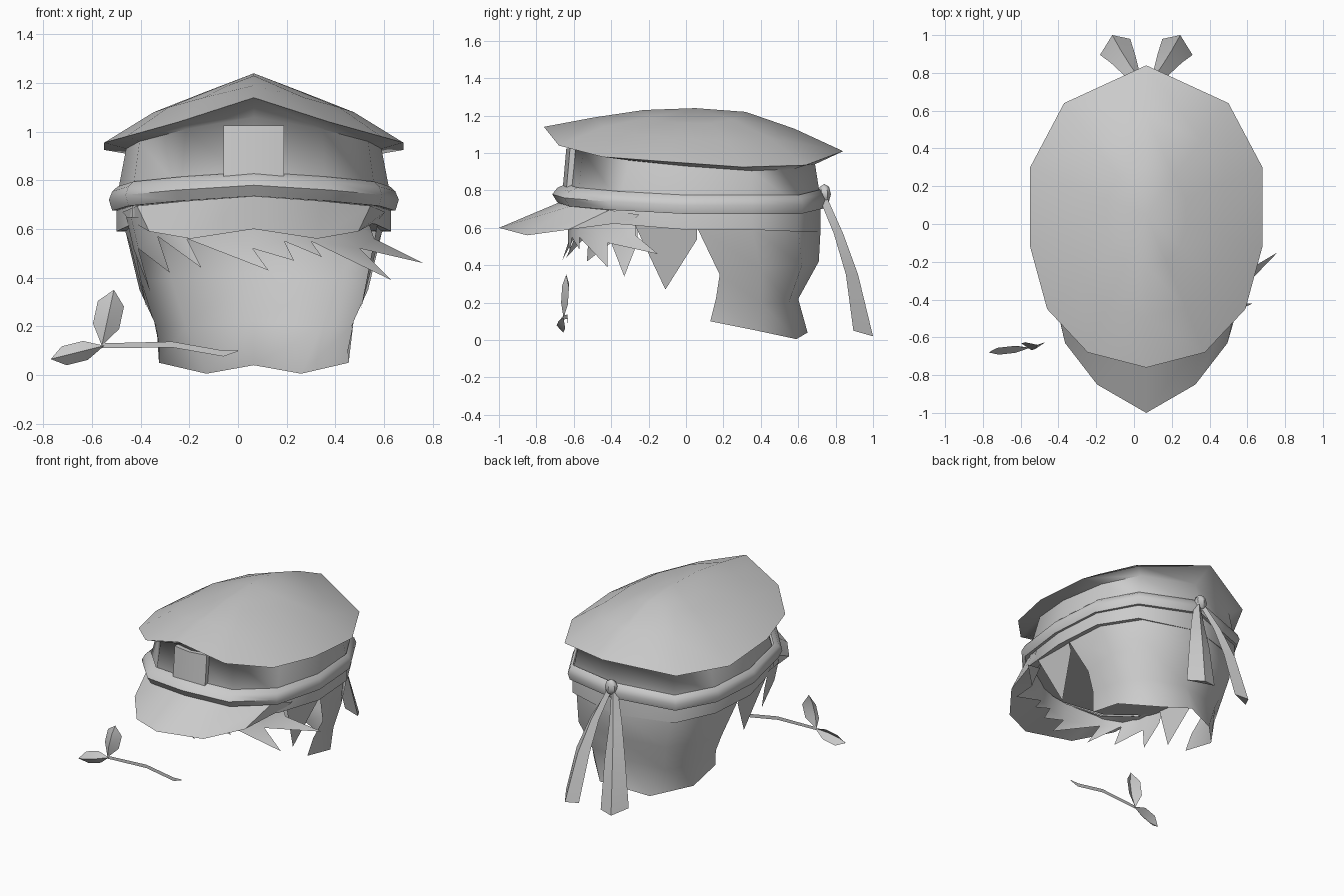
import bpy
import bmesh
from mathutils import Vector

if "Cube" in bpy.data.objects:
    bpy.data.objects.remove(bpy.data.objects["Cube"])

CENTRE = 0.065  # the cap sits slightly off the origin because of the sprig

grey = bpy.data.materials.new("plain grey")
grey.use_nodes = True
grey.diffuse_color = (0.6, 0.6, 0.6, 1)
grey.node_tree.nodes["Principled BSDF"].inputs["Base Color"].default_value = (0.6, 0.6, 0.6, 1)


def make_object(name, verts, faces, offset=CENTRE, angle=0.8):
    """Create a mesh object with tidy normals and angle-limited smooth shading."""
    mesh = bpy.data.meshes.new(name)
    mesh.from_pydata([Vector(v) + Vector((offset, 0, 0)) for v in verts], [], faces)
    bm = bmesh.new()
    bm.from_mesh(mesh)
    bmesh.ops.remove_doubles(bm, verts=bm.verts, dist=0.0005)
    bmesh.ops.recalc_face_normals(bm, faces=bm.faces)
    bm.to_mesh(mesh)
    bm.free()
    mesh.materials.append(grey)
    obj = bpy.data.objects.new(name, mesh)
    bpy.context.collection.objects.link(obj)
    bpy.ops.object.select_all(action="DESELECT")
    obj.select_set(True)
    bpy.context.view_layer.objects.active = obj
    bpy.ops.object.shade_smooth_by_angle(angle=angle)


def loft(rows, closed):
    """Join equally long rows of points with quads."""
    n = len(rows[0])
    verts = [p for row in rows for p in row]
    faces = []
    for r in range(len(rows) - 1):
        for i in range(n if closed else n - 1):
            j = (i + 1) % n
            faces.append((r * n + i, r * n + j, (r + 1) * n + j, (r + 1) * n + i))
    return verts, faces


def mirror_x(points):
    return [(-x, y, z) for x, y, z in points]


def ring(outline, heights, sx=1.0, sy=1.0, mid_y=0.0, lift=0.0):
    """Closed symmetric ring from a half outline running front to back."""
    half = [(x * sx, mid_y + (y - mid_y) * sy, z + lift)
            for (x, y), z in zip(outline, heights)]
    return half + mirror_x(half[-2:0:-1])


def symmetric_row(half):
    """Open row from a half row that ends on the centre line."""
    return half + mirror_x(half[-2::-1])


# Half outlines, front to back
rim = [(0, -.76), (.31, -.68), (.525, -.45), (.615, -.12), (.615, .3), (.435, .64), (0, .84)]
wall = [(0, -.64), (.3, -.58), (.5, -.36), (.565, 0), (.54, .35), (.4, .6), (0, .72)]
wall_top = [(0, -.61), (.28, -.55), (.47, -.3), (.525, 0), (.5, .35), (.37, .58), (0, .69)]
rim_z = [1.14, 1.04, .98, .955, .925, .935, 1.01]
mid_z = [1.19, 1.14, 1.1, 1.08, 1.07, 1.08, 1.13]
inner_z = [1.23, 1.19, 1.17, 1.16, 1.16, 1.18, 1.22]
wall_top_z = [1.06, 1.01, .96, .93, .905, .915, .94]
belt_z = [.78, .76, .74, .72, .72, .72, .75]
skirt_z = [.66, .65, .62, .59, .59, .58, .58]

# Cap body: domed crown, folded rim, wall, skirt and closed underside
cap_rows = [
    [(0, .05, 1.24)] * 12,
    ring(rim, inner_z, .34, .34, .05),
    ring(rim, mid_z, .67, .67, .05),
    ring(rim, rim_z),
    ring(wall_top, wall_top_z),
    ring(wall, belt_z),
    ring(wall, skirt_z),
    [(0, .05, .61)] * 12,
]
make_object("cap_body", *loft(cap_rows, True), angle=1.35)

# Belt wrapped round the wall
belt_rows = [ring(wall, belt_z, sx, sy, .3, lift)
             for sx, sy, lift in ((.99, 1, .055), (1.03, 1.05, .035), (1.055, 1.08, 0),
                                  (1.03, 1.05, -.045), (1, 1, -.045))]
make_object("belt", *loft(belt_rows, True))

# Badge plate on the front of the wall
badge_rows = [[(-.125, y + .05, z), (-.125, y + .02, z), (0, y, z), (.125, y + .02, z),
               (.125, y + .05, z)] for y, z in ((-.66, .8), (-.64, 1.025))]
badge_verts, badge_faces = loft(badge_rows, False)
badge_faces.append((5, 6, 7, 8, 9))
make_object("badge", badge_verts, badge_faces, angle=.4)

# Visor: curved wedge with an underside, in front of the belt
visor_inner = [(.54, -.25, .67), (.48, -.41, .695), (.28, -.62, .715), (0, -.68, .735)]
visor_edge = [(.51, -.29, .635), (.43, -.63, .59), (.26, -.85, .56), (0, -1, .6)]
visor_under = [(.5, -.27, .63), (.45, -.42, .62), (.27, -.58, .63), (0, -.64, .65)]
visor_rows = [symmetric_row(r) for r in (visor_inner, visor_edge, visor_under)]
make_object("visor", *loft(visor_rows, False))

# Hair at the back of the head
hair_rows = [
    [(.53, .06, .6), (.51, .35, .6), (.37, .6, .6), (0, .72, .6)],
    [(.47, .18, .35), (.46, .4, .38), (.34, .62, .4), (0, .71, .42)],
    [(.41, .16, .22), (.4, .4, .2), (.28, .55, .2), (0, .6, .22)],
    [(.385, .13, .1), (.39, .38, .05), (.195, .59, .005), (0, .65, .04)],
]
make_object("back_hair", *loft([symmetric_row(r) for r in hair_rows], False), angle=1)

# Sideburns
for name, side in (("left_sideburn", 1), ("right_sideburn", -1)):
    pts = [(.51, -.28, .63), (.54, .06, .62), (.51, .06, .54), (.44, -.11, .27)]
    make_object(name, [(x * side, y, z) for x, y, z in pts], [(0, 1, 2, 3)])

# Fringe: one curved band whose lower edge runs out into pointed locks
valleys = [(-.43, -.26, .52), (-.41, -.4, .52), (-.33, -.52, .57), (-.21, -.59, .56),
           (.06, -.63, .52), (.19, -.61, .55), (.3, -.57, .55), (.5, -.42, .52),
           (.56, -.27, .56)]
tips = [(-.36, -.33, .34), (-.28, -.53, .42), (-.15, -.64, .44), (.125, -.66, .43),
        (.23, -.62, .47), (.345, -.57, .485), (.63, -.42, .39), (.76, -.15, .46)]
roots = [(x - .03, y, .65) for x, y, z in valleys]
fringe_verts, fringe_faces = loft([roots, valleys], False)
n = len(valleys)
fringe_faces += [(n + i, n + i + 1, n + n + i) for i in range(len(tips))]
make_object("fringe", fringe_verts + tips, fringe_faces, offset=0)

# Knot and ribbon tails at the back
bpy.ops.mesh.primitive_uv_sphere_add(segments=6, ring_count=4, radius=.05,
                                     location=(CENTRE, .74, .78))
knot = bpy.context.object
knot.name = "ribbon_knot"
knot.scale = (.9, .7, 1.1)
knot.data.materials.append(grey)
bpy.ops.object.shade_smooth_by_angle(angle=.8)

tail_rows = [
    [(.04, .72, .74), (.025, .755, .76), (0, .74, .75)],
    [(.12, .79, .57), (.085, .84, .57), (.04, .82, .57)],
    [(.19, .855, .35), (.135, .92, .35), (.06, .9, .35)],
    [(.245, .895, .05), (.18, 1, .02), (.085, .98, .03)],
]
for name, flip in (("left_ribbon_tail", False), ("right_ribbon_tail", True)):
    rows = [mirror_x(r) if flip else r for r in tail_rows]
    verts, faces = loft(rows, True)
    make_object(name, verts, faces + [(9, 10, 11)], angle=.5)

# Sprig: thin ribbon stem with two leaves
stem_path = [(0, -.63, .1, .003), (-.06, -.63, .088, .012), (-.27, -.635, .125, .012),
             (-.56, -.655, .12, .01)]
stem_rows = [[(x, y, z + w), (x, y, z - w)] for x, y, z, w in stem_path]
make_object("sprig_stem", *loft(stem_rows, False), offset=0)


def leaf(name, base, tip, width, fold_depth):
    """Diamond leaf folded along its midrib."""
    a, t = Vector(base), Vector(tip)
    across = (t - a).cross(Vector((0, 1, 0))).normalized() * width
    fold = Vector((0, fold_depth, 0))
    left = [a.lerp(t, f) + across + fold for f in (.35, .75)]
    right = [a.lerp(t, f) - across + fold for f in (.35, .75)]
    rib = [a.lerp(t, f) - fold for f in (.35, .75)]
    verts = [a, t] + left + right + rib
    faces = [(0, 2, 6), (2, 3, 7, 6), (3, 1, 7), (0, 6, 4), (6, 7, 5, 4), (7, 1, 5)]
    make_object(name, verts, faces, offset=0)


leaf("sprig_upper_leaf", (-.56, -.655, .12), (-.51, -.64, .35), .055, .018)
leaf("sprig_side_leaf", (-.55, -.655, .12), (-.77, -.68, .065), .04, .018)
